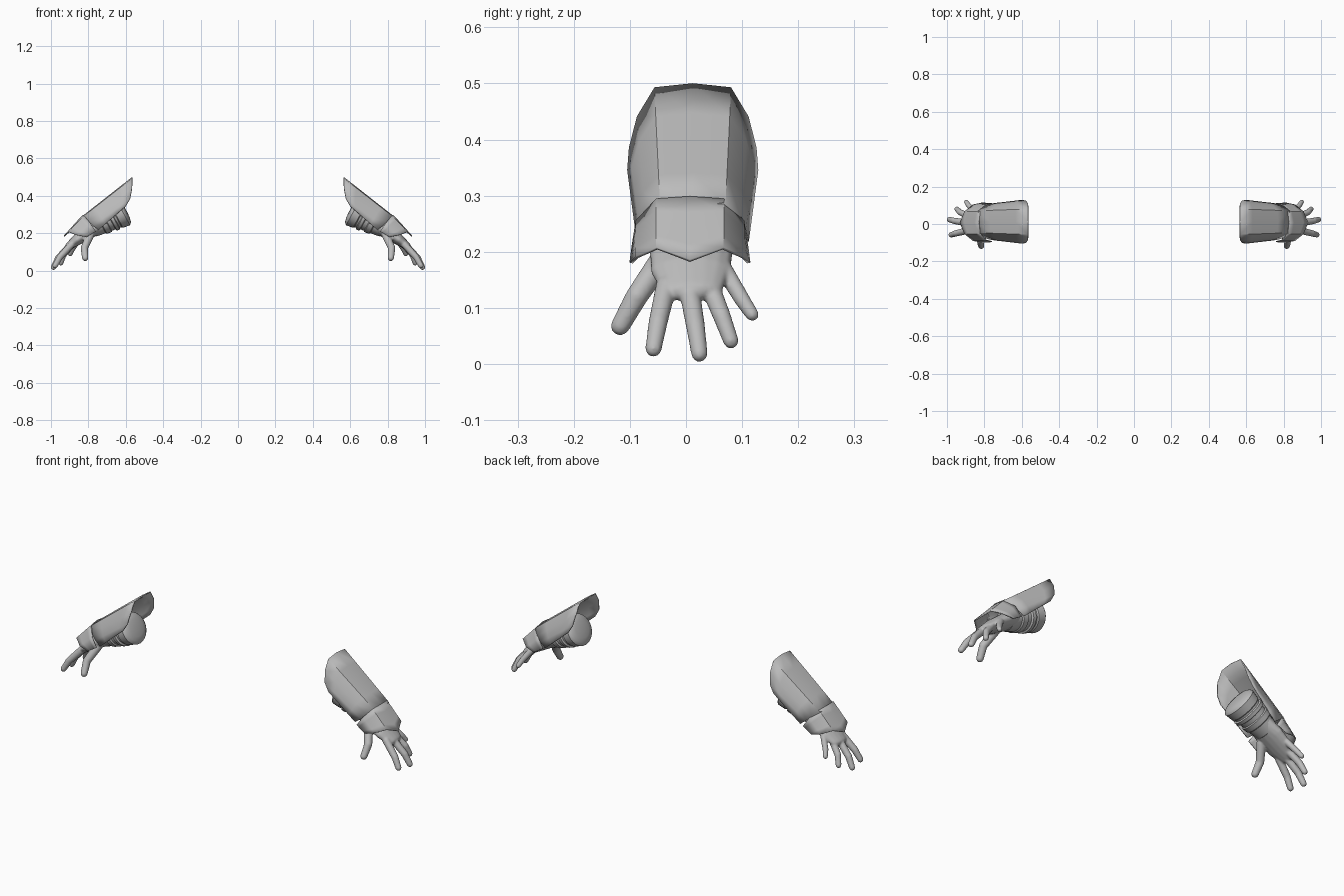
import bpy, bmesh, math
from mathutils import Vector

cube = bpy.data.objects.get("Cube")
if cube:
    bpy.data.objects.remove(cube, do_unlink=True)

grey = bpy.data.materials.new("plain_grey")
grey.use_nodes = True
COLOUR = (0.5, 0.5, 0.5, 1)
grey.diffuse_color = COLOUR
grey.node_tree.nodes["Principled BSDF"].inputs["Base Color"].default_value = COLOUR


def finish(bm, name, side, angle=32):
    """Turn a bmesh into a smooth-shaded object on the chosen side."""
    for v in bm.verts:
        v.co.x *= side
    bmesh.ops.recalc_face_normals(bm, faces=bm.faces)
    me = bpy.data.meshes.new(name)
    bm.to_mesh(me)
    bm.free()
    me.materials.append(grey)
    me.shade_smooth()
    me.set_sharp_from_angle(angle=math.radians(angle))
    ob = bpy.data.objects.new(name, me)
    bpy.context.collection.objects.link(ob)
    return ob


def tube(bm, sections, bulge=1.0, sides=16):
    """Loft elliptical rings (x, y, z, half width, half thickness), rounded ends."""
    secs = [(Vector(s[:3]), s[3], s[4]) for s in sections]
    d0 = (secs[0][0] - secs[1][0]).normalized()
    d1 = (secs[-1][0] - secs[-2][0]).normalized()

    def cap(sec, d):
        p, a, b = sec
        return [(p + d * b * bulge * math.sin(t), a * math.cos(t), b * math.cos(t))
                for t in (0.5, 0.95, 1.35)]

    secs = cap(secs[0], d0)[::-1] + secs + cap(secs[-1], d1)
    rings = []
    for i, (p, a, b) in enumerate(secs):
        t = secs[min(i + 1, len(secs) - 1)][0] - secs[max(i - 1, 0)][0]
        t.normalize()
        u = Vector((0, 1, 0))
        u = (u - t * u.dot(t)).normalized()
        n = t.cross(u)
        ring = []
        for k in range(sides):
            w = math.tau * k / sides
            ring.append(bm.verts.new(p + u * a * math.cos(w) + n * b * math.sin(w)))
        rings.append(ring)
    for r, q in zip(rings, rings[1:]):
        for k in range(sides):
            j = (k + 1) % sides
            bm.faces.new((r[k], r[j], q[j], q[k]))
    bm.faces.new(rings[0])
    bm.faces.new(rings[-1])


def plate(name, side, back, front, mid_y, rows=4):
    """Bent armour sheet between two half rims mirrored across mid_y."""
    def whole(half):
        far = [(x, 2 * mid_y - y, z) for x, y, z in half[1:]]
        return [Vector(p) for p in half[:0:-1] + half[:1] + far]

    a, b = whole(back), whole(front)
    bm = bmesh.new()
    grid = [[bm.verts.new(p.lerp(q, i / rows)) for p, q in zip(a, b)]
            for i in range(rows + 1)]
    for r, s in zip(grid, grid[1:]):
        for k in range(len(r) - 1):
            bm.faces.new((r[k], r[k + 1], s[k + 1], s[k]))
    ob = finish(bm, name, side)
    solid = ob.modifiers.new("thickness", "SOLIDIFY")
    solid.thickness = 0.006
    solid.offset = 0
    return ob


# Rims run from the ridge to the front-facing edge
GUARD_BACK = [(.565, .012, .498), (.566, -.055, .491), (.567, -.085, .44),
              (.577, -.099, .385), (.60, -.102, .345)]
GUARD_FRONT = [(.836, .012, .285), (.832, -.045, .283), (.80, -.07, .262),
               (.775, -.08, .24), (.745, -.085, .218)]
CUFF_BACK = [(.828, .007, .297), (.822, -.052, .293), (.79, -.087, .255),
             (.76, -.094, .21)]
CUFF_FRONT = [(.93, .007, .184), (.905, -.052, .206), (.86, -.088, .19),
              (.81, -.098, .18)]

# Sleeve profile: distance along the arm, scale of the tapered ellipse
SLEEVE = [(0, .94), (.006, 1), (.045, 1), (.05, .93), (.06, .93), (.064, 1.05),
          (.08, 1.05), (.084, .93), (.105, .93), (.109, 1.03), (.135, 1.03),
          (.14, .94), (.19, .94)]

PALM = [(.735, .01, .247, .066, .044), (.80, .01, .205, .075, .037),
        (.86, .008, .165, .071, .03), (.903, .012, .132, .054, .021)]

# Each digit: base, middle, tip and base radius
DIGITS = [
    [(.79, -.04, .19), (.822, -.088, .12), (.817, -.117, .068), .021],
    [(.89, -.035, .14), (.952, -.05, .073), (.978, -.058, .027), .018],
    [(.895, .005, .138), (.962, .017, .067), (.987, .024, .018), .018],
    [(.88, .04, .145), (.932, .064, .085), (.947, .08, .041), .017],
    [(.85, .068, .168), (.885, .1, .115), (.897, .118, .088), .015],
]

for side, label in ((1, "left"), (-1, "right")):
    # Hand: palm and digits fused into one smooth skin
    bm = bmesh.new()
    tube(bm, PALM)
    for base, mid, tip, r in DIGITS:
        tube(bm, [(*p, r * f, r * f) for p, f in ((base, 1.05), (mid, .95), (tip, .82))])
    hand = finish(bm, label + "_hand", side, 180)
    remesh = hand.modifiers.new("fuse", "REMESH")
    remesh.mode = "VOXEL"
    remesh.voxel_size = 0.004
    remesh.use_smooth_shade = True
    soft = hand.modifiers.new("soften", "SMOOTH")
    soft.factor = 0.5
    soft.iterations = 7

    # Banded forearm sleeve with a shallow domed end
    bm = bmesh.new()
    start, axis = Vector((.61, .01, .315)), Vector((.88, 0, -.475))
    rings = []
    for t, f in SLEEVE:
        k = t / .19
        rings.append((*(start + axis * t), f * (.088 - .022 * k), f * (.08 - .03 * k)))
    tube(bm, rings, bulge=0.2, sides=28)
    finish(bm, label + "_sleeve", side)

    # Forearm guard and pointed wrist cuff
    plate(label + "_forearm_guard", side, GUARD_BACK, GUARD_FRONT, .012)
    plate(label + "_wrist_cuff", side, CUFF_BACK, CUFF_FRONT, .007)
